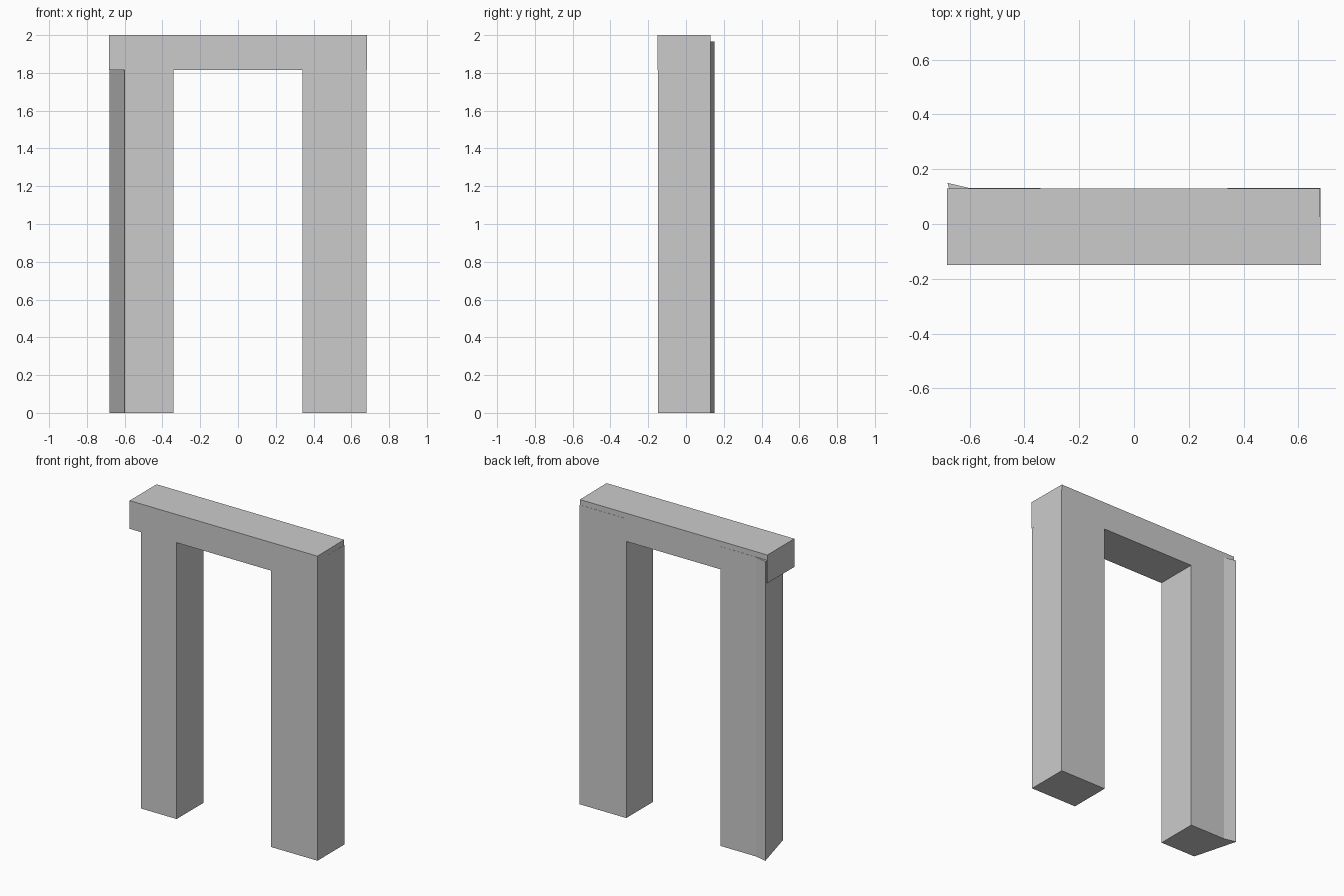
import bpy, bmesh

if "Cube" in bpy.data.objects:
    bpy.data.objects.remove(bpy.data.objects["Cube"])


def prism(name, outline, z0, z1):
    """Flat-shaded solid: a counter-clockwise plan outline extruded upward."""
    bm = bmesh.new()
    base = bm.faces.new([bm.verts.new((x, y, z0)) for x, y in outline])
    top = bmesh.ops.extrude_face_region(bm, geom=[base], use_keep_orig=True)
    verts = [g for g in top["geom"] if isinstance(g, bmesh.types.BMVert)]
    bmesh.ops.translate(bm, vec=(0, 0, z1 - z0), verts=verts)
    bmesh.ops.recalc_face_normals(bm, faces=bm.faces)
    mesh = bpy.data.meshes.new(name)
    bm.to_mesh(mesh)
    bm.free()
    obj = bpy.data.objects.new(name, mesh)
    bpy.context.collection.objects.link(obj)
    return obj


W, INNER = 0.682, 0.342        # half width of frame and of opening
FRONT, BACK = -0.148, 0.131    # leg depth
LEG_TOP = 1.965                # legs run up inside the lintel

# Lintel across the top; its right end is very slightly skewed
prism("lintel", [(-W, -0.15), (W, -0.15), (W - 0.003, 0.13), (-W, 0.13)], 1.815, 2.0)

# Plain right leg
prism("right_leg", [(INNER, FRONT), (W - 0.001, FRONT), (W - 0.001, BACK), (INNER, BACK)],
      0, LEG_TOP)

# Left leg with slanted outer side and flared back corner
prism("left_leg", [(-0.60, FRONT), (-INNER, FRONT), (-INNER, BACK), (-0.60, BACK),
                   (-W + 0.001, 0.15)], 0, LEG_TOP)
